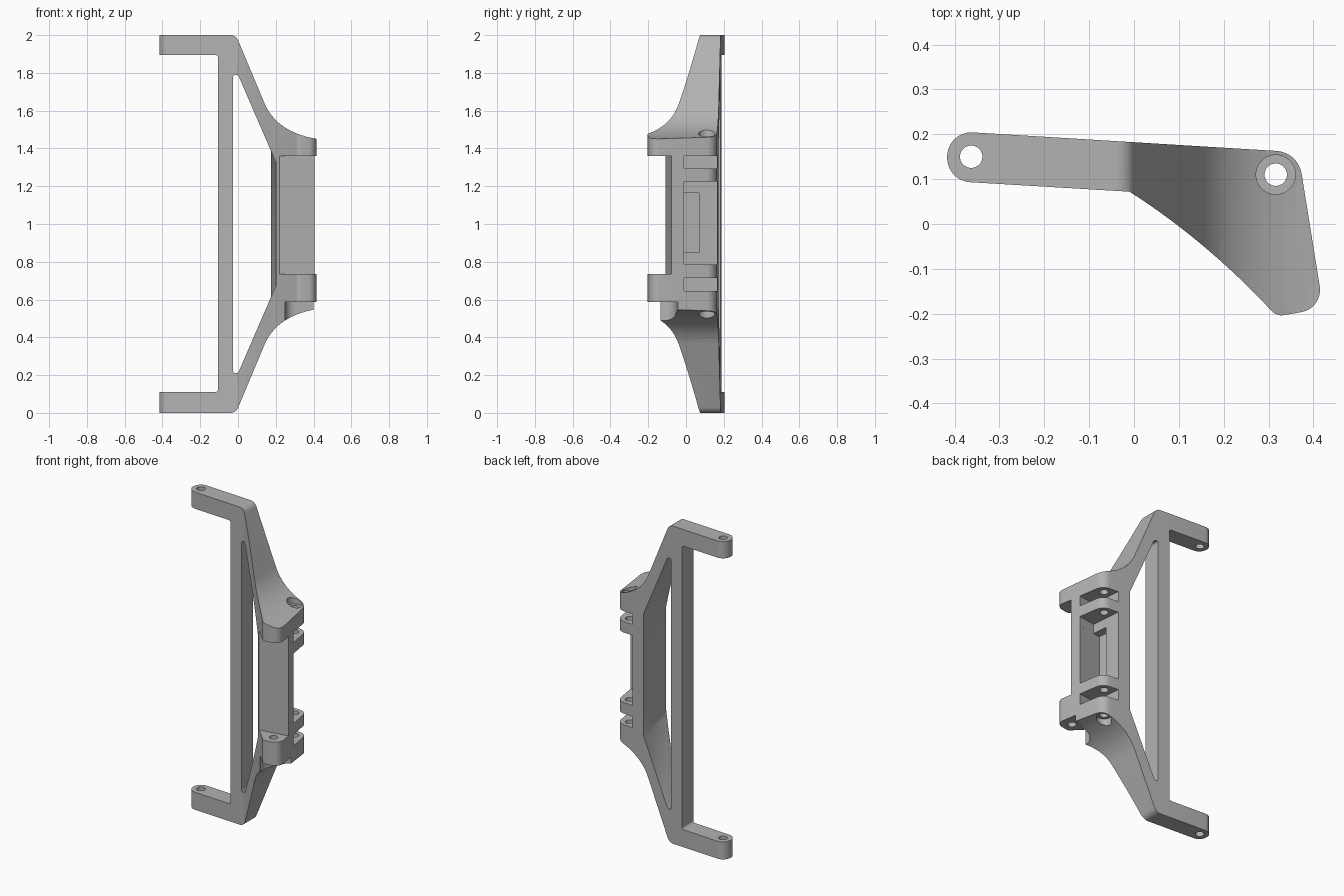
import bpy, bmesh, math
from mathutils import Vector

cube = bpy.data.objects.get("Cube")
if cube:
    bpy.data.objects.remove(cube, do_unlink=True)

grey = bpy.data.materials.new("plain_grey")
grey.use_nodes = True
colour = (0.45, 0.45, 0.45, 1)
grey.diffuse_color = colour
grey.node_tree.nodes["Principled BSDF"].inputs["Base Color"].default_value = colour


def rounded(points, steps=8):
    """2D outline; a third value on a point is its fillet radius."""
    out = []
    for i, p in enumerate(points):
        c = Vector(p[:2])
        if len(p) < 3:
            out.append(c)
            continue
        a = (Vector(points[i - 1][:2]) - c).normalized()
        b = (Vector(points[(i + 1) % len(points)][:2]) - c).normalized()
        half = a.angle(b) / 2
        centre = c + (a + b).normalized() * p[2] / math.sin(half)
        start = c + a * p[2] / math.tan(half) - centre
        end = c + b * p[2] / math.tan(half) - centre
        sweep = start.angle(end)
        for k in range(steps + 1):
            t = k / steps
            out.append(centre + (start * math.sin((1 - t) * sweep)
                                 + end * math.sin(t * sweep)) / math.sin(sweep))
    return out


def bezier(a, c, b, steps=14):
    a, c, b = Vector(a), Vector(c), Vector(b)
    return [tuple(a * (1 - t) ** 2 + c * 2 * t * (1 - t) + b * t * t)
            for t in (k / steps for k in range(steps + 1))]


def loft(name, first, second):
    """Solid between two matching loops of 3D points."""
    bm = bmesh.new()
    lo = [bm.verts.new(p) for p in first]
    hi = [bm.verts.new(p) for p in second]
    n = len(lo)
    bm.faces.new(lo)
    bm.faces.new(hi[::-1])
    for i in range(n):
        j = (i + 1) % n
        bm.faces.new((lo[i], hi[i], hi[j], lo[j]))
    bmesh.ops.recalc_face_normals(bm, faces=bm.faces)
    mesh = bpy.data.meshes.new(name)
    bm.to_mesh(mesh)
    bm.free()
    mesh.materials.append(grey)
    ob = bpy.data.objects.new(name, mesh)
    bpy.context.collection.objects.link(ob)
    return ob


def upright(name, outline, z0, z1):
    return loft(name, [(x, y, z0) for x, y in outline], [(x, y, z1) for x, y in outline])


def sideways(name, outline):
    return loft(name, [(x, -0.5, z) for x, z in outline], [(x, 0.5, z) for x, z in outline])


def circle(x, y, r, n=32):
    return [(x + r * math.cos(math.tau * k / n), y + r * math.sin(math.tau * k / n))
            for k in range(n)]


def with_mirror(half):
    """Close an upper outline with its mirror image about mid height."""
    return [tuple(p) for p in half] + [(x, 2 - z) for x, z in reversed(half)]


def combine(body, tool, operation="DIFFERENCE"):
    mod = body.modifiers.new(tool.name, "BOOLEAN")
    mod.operation, mod.solver, mod.object = operation, "EXACT", tool
    bpy.context.view_layer.objects.active = body
    bpy.ops.object.modifier_apply(modifier=mod.name)
    bpy.data.objects.remove(tool, do_unlink=True)


# Plan outline: arm with round end, widening into the clamp head
plan = rounded([(-0.421, 0.208, 0.054), (0.366, 0.16, 0.06), (0.422, -0.188, 0.05),
                (0.318, -0.206, 0.03)]
               + bezier((0.292, -0.178), (0.15, -0.03), (-0.01, 0.072))
               + [(-0.413, 0.096, 0.054)])
bracket = upright("bracket_frame", plan, -0.1, 2.1)

# Front outline: slanted braces flaring into the head, the same above and below
upper = rounded([(-0.6, 2.0), (-0.011, 2.0, 0.045)]
                + bezier((0.14, 1.64), (0.205, 1.485), (0.42, 1.45)) + [(0.6, 1.45)])
combine(bracket, sideways("front_outline", with_mirror(upper)), "INTERSECT")

# Gap between the two arms
combine(bracket, sideways("arm_gap", rounded(
    [(-0.7, 0.11), (-0.105, 0.11, 0.015), (-0.105, 1.895, 0.015), (-0.7, 1.895)])))


# Window behind the post, its far wall parallel to the head's outer side
def window(y):
    x = 0.175 + (0.17 - y) * 0.1
    half = [(-0.026, 1.78), (-0.02, 1.79), (-0.006, 1.79), (0.004, 1.781),
            (x, 1.79 - 2.31 * x)]
    return [(a, y, b) for a, b in with_mirror(half)]


combine(bracket, loft("window", window(0.5), window(-0.5)))

# Step in the front of the head between the two clamps
combine(bracket, upright("front_step", [(0.205, -0.11), (0.5, -0.061), (0.5, -0.4),
                                        (0.205, -0.4)], 0.735, 1.36))

# Slots between the hinge lugs, and the shallow pocket inside the middle one
slot = [(0.245, 0.3), (0.275, -0.03), (0.5, 0.006), (0.5, 0.3)]
for z0, z1 in ((0.645, 0.715), (0.785, 1.225), (1.295, 1.36)):
    combine(bracket, upright("lug_slot", slot, z0, z1))
combine(bracket, upright("pocket", [(0.216, 0.07), (0.226, -0.038), (0.5, 0.006),
                                    (0.5, 0.07)], 0.85, 1.165))

# Clearance under the lower clamp
combine(bracket, upright("nut_clearance", rounded(
    [(0.242, -0.4), (0.25, -0.062, 0.06), (0.5, -0.03), (0.5, -0.4)]), 0.2, 0.587))

# Screw holes and counterbores
for name, x, y, r, z0, z1 in (("arm_hole", -0.363, 0.15, 0.025, -0.2, 2.2),
                              ("hinge_hole", 0.316, 0.11, 0.025, 0.2, 1.8),
                              ("upper_counterbore", 0.316, 0.11, 0.044, 1.45, 1.8),
                              ("lower_counterbore", 0.316, 0.11, 0.044, 0.2, 0.55),
                              ("clamp_hole", 0.345, -0.14, 0.025, 0.5, 0.8)):
    combine(bracket, upright(name, circle(x, y, r), z0, z1))

bpy.ops.object.select_all(action="DESELECT")
bracket.select_set(True)
bpy.context.view_layer.objects.active = bracket
bpy.ops.object.shade_smooth_by_angle(angle=math.radians(30))
